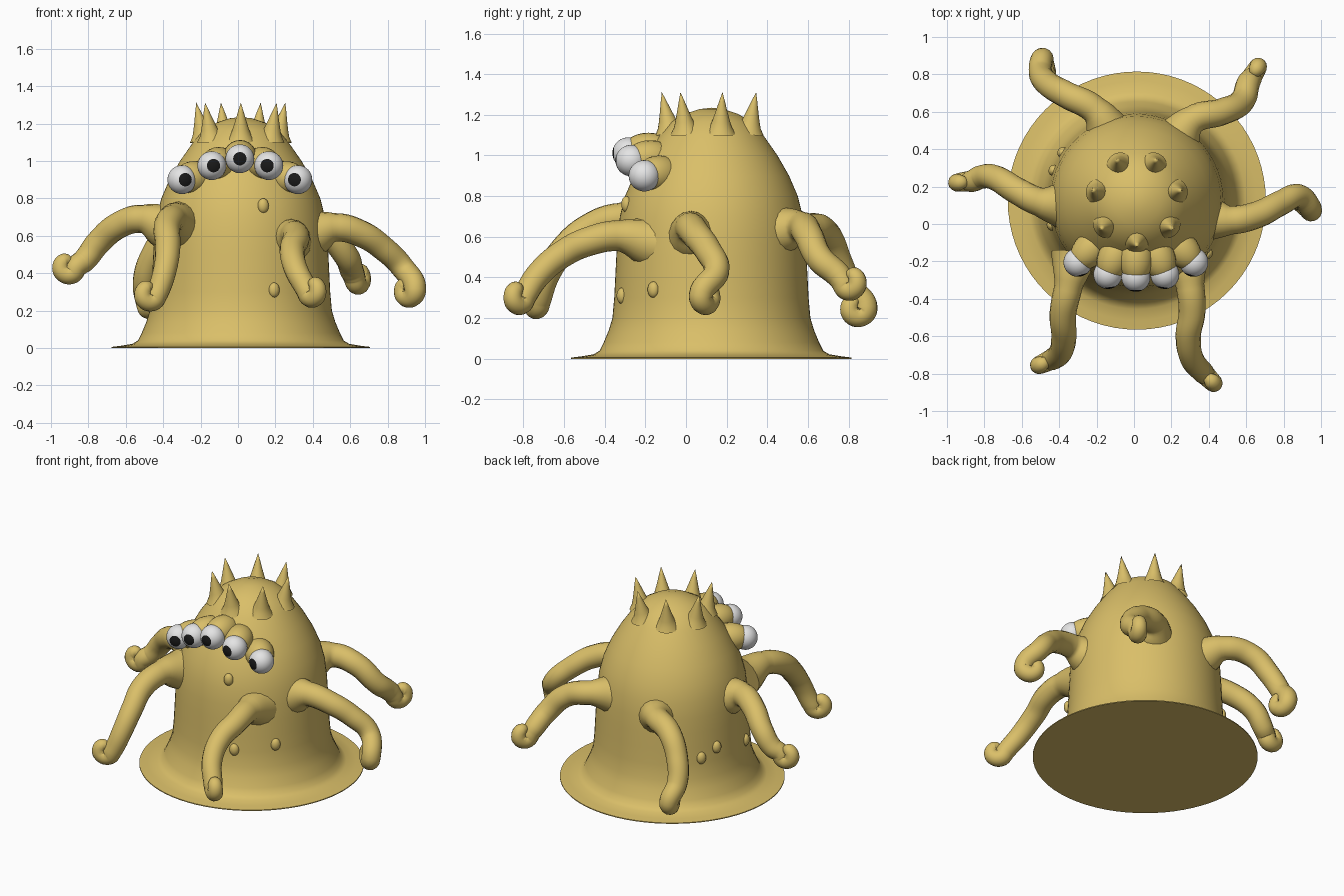
import bpy, bmesh
from math import sin, cos, pi, radians
from mathutils import Vector, Matrix

if "Cube" in bpy.data.objects:
    bpy.data.objects.remove(bpy.data.objects["Cube"])


def material(name, rgb):
    m = bpy.data.materials.new(name)
    m.use_nodes = True
    m.diffuse_color = (*rgb, 1)
    m.node_tree.nodes["Principled BSDF"].inputs["Base Color"].default_value = (*rgb, 1)
    return m


SKIN = material("mustard skin", (0.70, 0.52, 0.14))
WHITE = material("eye white", (0.78, 0.78, 0.78))
BLACK = material("pupil black", (0.01, 0.01, 0.01))
AXIS = Vector((0.015, 0.125, 0))


def finish(name, bm, *mats):
    bmesh.ops.recalc_face_normals(bm, faces=bm.faces)
    for f in bm.faces:
        f.smooth = True
    me = bpy.data.meshes.new(name)
    bm.to_mesh(me)
    bm.free()
    ob = bpy.data.objects.new(name, me)
    bpy.context.collection.objects.link(ob)
    for m in mats:
        me.materials.append(m)
    return ob


def lathe(name, profile, steps, place):
    """Spin an (r, z) profile about z, then move it with a matrix."""
    bm = bmesh.new()
    vs = [bm.verts.new((r, 0, z)) for r, z in profile]
    edges = [bm.edges.new(p) for p in zip(vs, vs[1:])]
    bmesh.ops.spin(bm, geom=vs + edges, axis=(0, 0, 1), cent=(0, 0, 0),
                   angle=2 * pi, steps=steps)
    bmesh.ops.remove_doubles(bm, verts=bm.verts, dist=0.0005)
    bmesh.ops.transform(bm, matrix=place, verts=bm.verts)
    return finish(name, bm, SKIN)


def ball(name, centre, size, direction=(0, -1, 0)):
    """Skin-coloured ellipsoid whose last size runs along direction."""
    bm = bmesh.new()
    turn = Vector(direction).to_track_quat('Z', 'Y').to_matrix().to_4x4()
    bmesh.ops.create_uvsphere(bm, u_segments=24, v_segments=14, radius=1,
                              matrix=Matrix.Translation(centre) @ turn @ Matrix.Diagonal((*size, 1)))
    return finish(name, bm, SKIN)


# Domed body with a spreading foot
body = lathe("body", [
    (0, 0), (0.69, 0), (0.69, 0.006), (0.64, 0.012), (0.58, 0.022), (0.55, 0.04),
    (0.53, 0.08), (0.505, 0.14), (0.487, 0.2), (0.478, 0.3), (0.473, 0.4),
    (0.468, 0.5), (0.462, 0.6), (0.45, 0.7), (0.425, 0.8), (0.382, 0.9),
    (0.325, 1.0), (0.255, 1.1), (0.2, 1.165), (0.13, 1.205), (0.06, 1.228), (0, 1.235)],
    72, Matrix.Translation(AXIS))
bpy.context.view_layer.objects.active = body
body.select_set(True)
bpy.ops.object.shade_smooth_by_angle(angle=radians(60))

# Crown of seven spikes leaning slightly outward
for k in range(7):
    a = -pi / 2 + k * 2 * pi / 7
    out = Vector((cos(a), sin(a), 0))
    lean = (out * 0.2 + Vector((0, 0, 1))).to_track_quat('Z', 'Y').to_matrix().to_4x4()
    lathe(f"crown_spike_{k + 1}", [(0.075, -0.03), (0.055, 0.0), (0.044, 0.03),
                                   (0.03, 0.075), (0.014, 0.13), (0, 0.175)], 20,
          Matrix.Translation(AXIS + out * 0.21 + Vector((0, 0, 1.14))) @ lean)

# Row of five eyes, each in a fleshy socket
EYE_R = 0.077
for k, (x, y, z) in enumerate([(-0.30, -0.205, 0.90), (-0.14, -0.27, 0.975), (0.01, -0.285, 1.012),
                               (0.165, -0.27, 0.975), (0.32, -0.205, 0.90)]):
    centre = Vector((x, y, z))
    gaze = Vector((-0.9 * (x - 0.01), -1, 0)).normalized()
    bm = bmesh.new()
    bmesh.ops.create_uvsphere(bm, u_segments=32, v_segments=26, radius=EYE_R)
    for f in bm.faces:
        f.material_index = int(f.calc_center_median().z > EYE_R * 0.88)
    turn = gaze.to_track_quat('Z', 'Y').to_matrix().to_4x4()
    bmesh.ops.transform(bm, matrix=Matrix.Translation(centre) @ turn, verts=bm.verts)
    finish(f"eye_{k + 1}", bm, WHITE, BLACK)
    inward = (AXIS + Vector((0, 0, z)) - centre).normalized()
    ball(f"eye_socket_{k + 1}", centre + inward * 0.1 + Vector((0, 0, 0.01)),
         (0.09, 0.09, 0.13), inward)


def tentacle(name, path, centre, outward, side):
    """Tapering arm along path, ending in a loop; side 1 curls in, -1 curls out."""
    c, u = Vector(centre), Vector((*outward, 0)).normalized()
    pts = [Vector(p) for p in path]
    for i in range(6):
        a = i * pi / 3
        r = 0.046 - 0.003 * i
        pts.append(c + u * (side * r * cos(a)) - Vector((0, 0, r * sin(a))))
    cu = bpy.data.curves.new(name, 'CURVE')
    cu.dimensions = '3D'
    cu.bevel_depth = 0.01
    cu.bevel_resolution = 6
    cu.resolution_u = 8
    cu.use_fill_caps = True
    sp = cu.splines.new('BEZIER')
    sp.bezier_points.add(len(pts) - 1)
    last = len(pts) - 1
    for i, (bp, p) in enumerate(zip(sp.bezier_points, pts)):
        bp.co = p
        bp.handle_left_type = bp.handle_right_type = 'AUTO'
        bp.radius = 12.5 if i == 0 else 8 - 4.2 * i / last
    sp.bezier_points[last].radius = 2.5
    ob = bpy.data.objects.new(name, cu)
    bpy.context.collection.objects.link(ob)
    cu.materials.append(SKIN)
    bpy.ops.object.select_all(action='DESELECT')
    ob.select_set(True)
    bpy.context.view_layer.objects.active = ob
    bpy.ops.object.convert(target='MESH')
    bpy.ops.object.shade_smooth_by_angle(angle=radians(60))


# Six tentacles
tentacle("back_right_tentacle",
         [(-0.13, 0.49, 0.6), (-0.21, 0.61, 0.64), (-0.36, 0.69, 0.61), (-0.46, 0.75, 0.48),
          (-0.5, 0.81, 0.35)], (-0.475, 0.84, 0.25), (-0.3, 0.9), 1)
tentacle("back_left_tentacle",
         [(0.23, 0.46, 0.63), (0.32, 0.56, 0.65), (0.47, 0.6, 0.61), (0.58, 0.66, 0.49),
          (0.61, 0.75, 0.41)], (0.645, 0.81, 0.38), (0.5, 0.85), -1)
tentacle("left_tentacle",
         [(0.4, 0.03, 0.61), (0.52, 0.02, 0.645), (0.66, 0.05, 0.61), (0.78, 0.11, 0.53),
          (0.88, 0.15, 0.43)], (0.91, 0.1, 0.31), (0.8, -0.6), 1)
tentacle("right_tentacle",
         [(-0.39, 0.1, 0.65), (-0.51, 0.12, 0.69), (-0.63, 0.18, 0.66), (-0.75, 0.25, 0.56),
          (-0.82, 0.25, 0.47)], (-0.91, 0.225, 0.435), (-0.95, -0.1), -1)
tentacle("front_right_tentacle",
         [(-0.32, -0.17, 0.66), (-0.35, -0.33, 0.69), (-0.38, -0.48, 0.64), (-0.375, -0.6, 0.54),
          (-0.39, -0.68, 0.42)], (-0.475, -0.74, 0.29), (-0.9, -0.4), -1)
tentacle("front_left_tentacle",
         [(0.27, -0.17, 0.57), (0.3, -0.33, 0.605), (0.31, -0.47, 0.58), (0.29, -0.6, 0.52),
          (0.31, -0.72, 0.42)], (0.4, -0.825, 0.31), (0.7, -0.7), -1)

# Scattered warts
for k, (deg, r, z) in enumerate([(292, 0.475, 0.31), (323, 0.475, 0.34), (286, 0.435, 0.76),
                                 (147, 0.475, 0.33), (160, 0.475, 0.38), (196, 0.475, 0.32)]):
    out = Vector((cos(radians(deg)), sin(radians(deg)), 0))
    ball(f"wart_{k + 1}", AXIS + out * r + Vector((0, 0, z)), (0.03, 0.04, 0.025), out)
